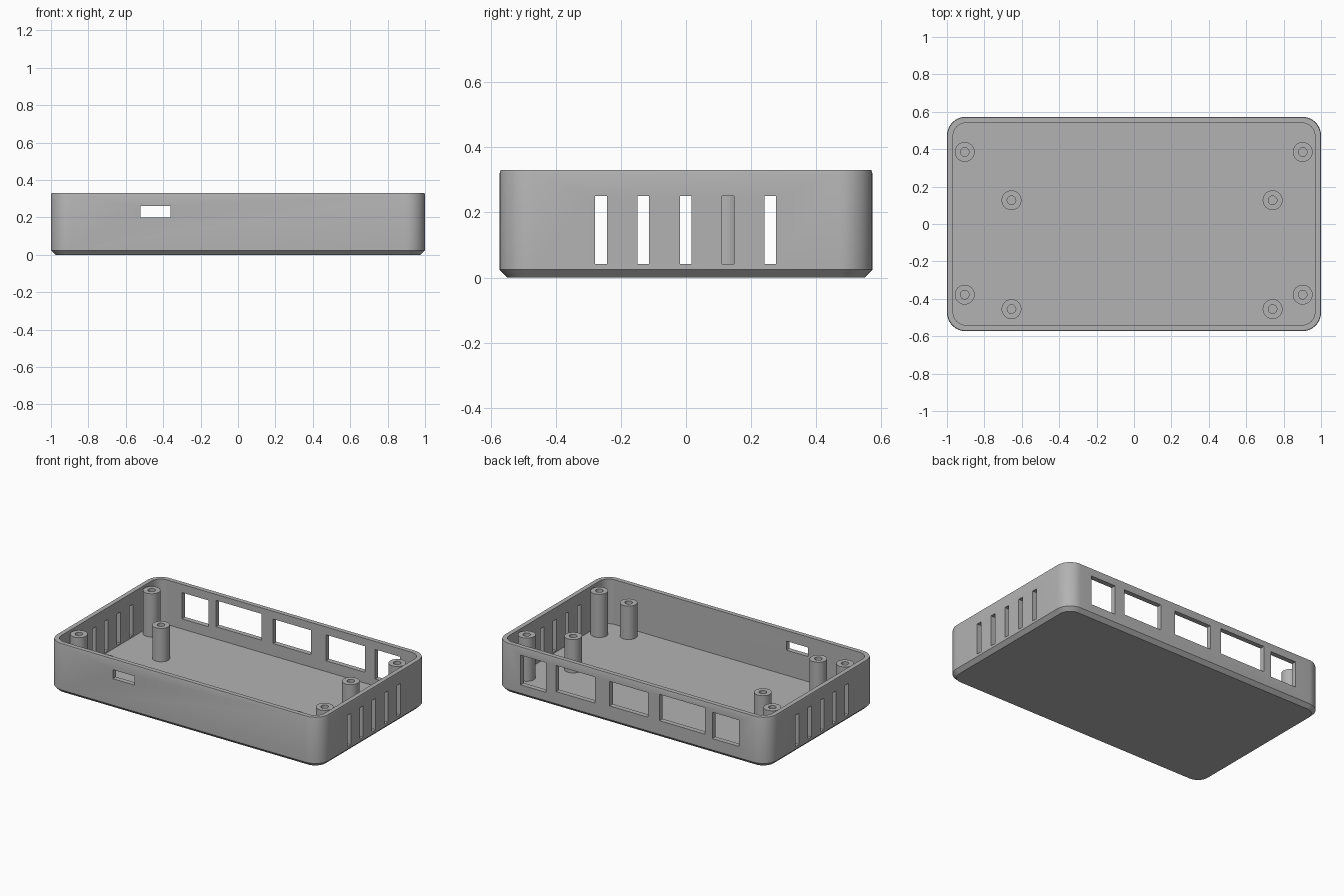
import bpy, bmesh, math
from mathutils import Matrix

cube = bpy.data.objects.get("Cube")
if cube:
    bpy.data.objects.remove(cube, do_unlink=True)

HALF_X, HALF_Y, HEIGHT = 1.0, 0.573, 0.33
RADIUS, WALL, FLOOR, CHAMFER = 0.1, 0.033, 0.033, 0.024

grey = bpy.data.materials.new("plastic_grey")
grey.use_nodes = True
colour = (0.45, 0.45, 0.45, 1)
grey.diffuse_color = colour
grey.node_tree.nodes["Principled BSDF"].inputs["Base Color"].default_value = colour


def make_object(name, bm):
    bmesh.ops.recalc_face_normals(bm, faces=bm.faces)
    mesh = bpy.data.meshes.new(name)
    bm.to_mesh(mesh)
    bm.free()
    mesh.materials.append(grey)
    obj = bpy.data.objects.new(name, mesh)
    bpy.context.collection.objects.link(obj)
    return obj


def smooth(obj):
    bpy.ops.object.select_all(action='DESELECT')
    obj.select_set(True)
    bpy.context.view_layer.objects.active = obj
    bpy.ops.object.shade_smooth_by_angle(angle=math.radians(25))


def rounded_loop(bm, inset, z, steps=10):
    """Rounded rectangle of vertices, offset inward from the outer wall."""
    r = RADIUS - inset
    verts = []
    for q, (sx, sy) in enumerate([(1, 1), (-1, 1), (-1, -1), (1, -1)]):
        for i in range(steps + 1):
            a = (q + i / steps) * math.pi / 2
            verts.append(bm.verts.new((sx * (HALF_X - RADIUS) + r * math.cos(a),
                                       sy * (HALF_Y - RADIUS) + r * math.sin(a), z)))
    return verts


def bridge(bm, a, b):
    for i in range(len(a)):
        j = (i + 1) % len(a)
        bm.faces.new((a[i], a[j], b[j], b[i]))


# Open tray: chamfered base, outer wall, rim, inner wall and floor
bm = bmesh.new()
section = [(CHAMFER, 0), (0, CHAMFER), (0, HEIGHT - 0.01), (0.003, HEIGHT),
           (WALL, HEIGHT), (WALL, FLOOR)]
loops = [rounded_loop(bm, inset, z) for inset, z in section]
for lower, upper in zip(loops, loops[1:]):
    bridge(bm, lower, upper)
bm.faces.new(loops[0])
bm.faces.new(loops[-1])
tray = make_object("case_tray", bm)

# Openings cut through the walls
cutter_bm = bmesh.new()


def cut_box(x0, x1, y0, y1, z0, z1):
    centre = Matrix.Translation(((x0 + x1) / 2, (y0 + y1) / 2, (z0 + z1) / 2))
    size = Matrix.Diagonal((x1 - x0, y1 - y0, z1 - z0, 1))
    bmesh.ops.create_cube(cutter_bm, size=1, matrix=centre @ size)


# Back connector windows: left edge, right edge, bottom, top
for x0, x1, z0, z1 in [(-0.79, -0.595, 0.1, 0.275), (-0.54, -0.205, 0.115, 0.29),
                       (-0.12, 0.16, 0.115, 0.278), (0.27, 0.555, 0.105, 0.278),
                       (0.63, 0.815, 0.08, 0.277)]:
    cut_box(x0, x1, HALF_Y - 0.07, HALF_Y + 0.05, z0, z1)
# Front slot
cut_box(-0.52, -0.36, -HALF_Y - 0.05, -HALF_Y + 0.07, 0.2, 0.26)
# Vents on both sides
for side in (-1, 1):
    for i in range(-2, 3):
        y = i * 0.13 - 0.001
        cut_box(side * HALF_X - 0.06, side * HALF_X + 0.06,
                y - 0.018, y + 0.018, 0.042, 0.25)

cutter = make_object("opening_cutter", cutter_bm)
cutter.hide_render = True
boolean = tray.modifiers.new("openings", 'BOOLEAN')
boolean.operation = 'DIFFERENCE'
boolean.solver = 'EXACT'
boolean.object = cutter
bpy.context.view_layer.update()
graph = bpy.context.evaluated_depsgraph_get()
cut_mesh = bpy.data.meshes.new_from_object(tray.evaluated_get(graph))
tray.modifiers.clear()
tray.data = cut_mesh
bpy.data.objects.remove(cutter, do_unlink=True)
smooth(tray)


# Hollow screw posts, turned from a ring profile
def screw_post(name, x, y, top, outer=0.053, hole=0.023, sides=32):
    bm = bmesh.new()
    rings = []
    for r, z in [(outer, FLOOR - 0.01), (outer, top), (hole, top), (hole, FLOOR + 0.002)]:
        rings.append([bm.verts.new((x + r * math.cos(2 * math.pi * i / sides),
                                    y + r * math.sin(2 * math.pi * i / sides), z))
                      for i in range(sides)])
    for a, b in zip(rings, rings[1:]):
        bridge(bm, a, b)
    bm.faces.new(rings[0])
    bm.faces.new(rings[-1])
    smooth(make_object(name, bm))


for x, x_name in ((-0.905, "right"), (0.902, "left")):
    for y, y_name in ((-0.378, "front"), (0.385, "back")):
        screw_post(f"lid_post_{y_name}_{x_name}", x, y, 0.32)
for x, x_name in ((-0.655, "right"), (0.741, "left")):
    for y, y_name in ((-0.455, "front"), (0.127, "back")):
        screw_post(f"board_post_{y_name}_{x_name}", x, y, 0.255)
